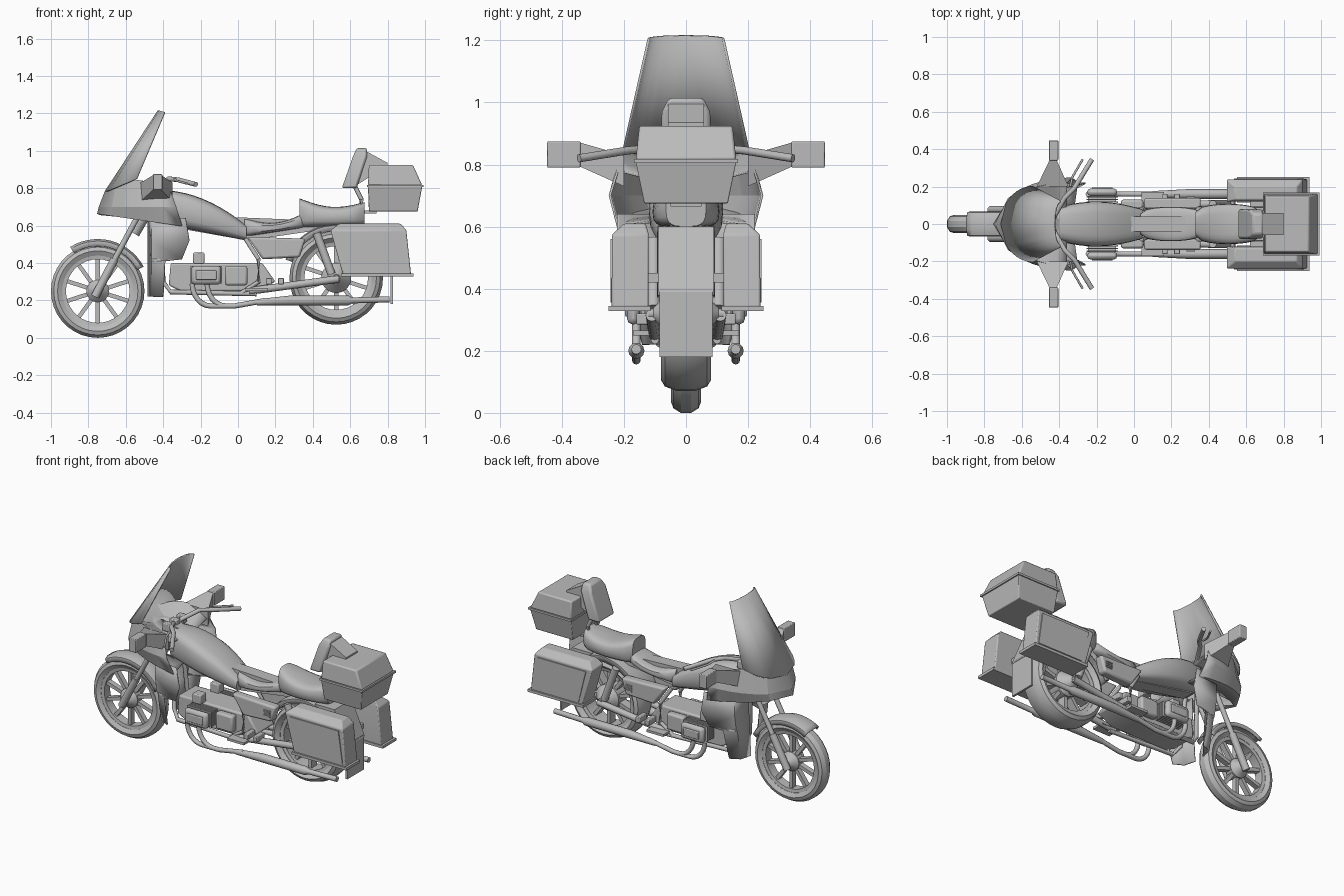
import bpy, bmesh, math
from mathutils import Matrix, Vector

if "Cube" in bpy.data.objects:
    bpy.data.objects.remove(bpy.data.objects["Cube"], do_unlink=True)

grey = bpy.data.materials.new("plain_grey")
grey.use_nodes = True
grey.diffuse_color = (.5, .5, .5, 1)
grey.node_tree.nodes["Principled BSDF"].inputs["Base Color"].default_value = grey.diffuse_color


def finish(name, bm, mirror=False, bevel=0, thick=0, angle=30):
    bmesh.ops.recalc_face_normals(bm, faces=bm.faces)
    mesh = bpy.data.meshes.new(name)
    bm.to_mesh(mesh)
    bm.free()
    mesh.materials.append(grey)
    part = bpy.data.objects.new(name, mesh)
    bpy.context.collection.objects.link(part)
    if mirror:
        part.modifiers.new("mirror", 'MIRROR').use_axis = (False, True, False)
    if thick:
        solid = part.modifiers.new("thickness", 'SOLIDIFY')
        solid.thickness, solid.offset = thick, 0
    if bevel:
        edge = part.modifiers.new("bevel", 'BEVEL')
        edge.width, edge.segments, edge.limit_method = bevel, 2, 'ANGLE'
    bpy.ops.object.select_all(action='DESELECT')
    bpy.context.view_layer.objects.active = part
    part.select_set(True)
    bpy.ops.object.shade_smooth_by_angle(angle=math.radians(angle))


def skin(rows, around=False, along=False, caps=False):
    """Bridge rows of points with quads."""
    bm = bmesh.new()
    grid = [[bm.verts.new(point) for point in row] for row in rows]
    count = len(grid[0])
    for i in range(len(grid) if along else len(grid) - 1):
        low, high = grid[i], grid[(i + 1) % len(grid)]
        for j in range(count if around else count - 1):
            k = (j + 1) % count
            bm.faces.new((low[j], low[k], high[k], high[j]))
    if caps:
        bm.faces.new(grid[0])
        bm.faces.new(grid[-1])
    return bm


def lerp(a, b, t):
    return a + (b - a) * t


def sweep(nose, rear, width, z_nose, z_rear, lift=0, steps=6):
    """Half-ellipse in plan, from the nose back to the widest point."""
    ts = [i / steps for i in range(steps + 1)]
    return [(lerp(nose, rear, t), width * math.sqrt(1 - (1 - t) ** 2),
             lerp(z_nose, z_rear, t) + lift * math.sin(math.pi * t)) for t in ts]


def sheet(name, rows):
    finish(name, skin(rows), mirror=True, thick=.008, angle=12)


def prism(name, outline, y0, y1, mirror=False, bevel=0):
    rows = [[(x, y, z) for x, z in outline] for y in (y0, y1)]
    finish(name, skin(rows, around=True, caps=True), mirror, bevel)


def box(name, x0, x1, y0, y1, z0, z1, mirror=True, bevel=0):
    prism(name, [(x0, z0), (x1, z0), (x1, z1), (x0, z1)], y0, y1, mirror, bevel)


def stack(name, rings, mirror=False, bevel=0):
    """Rectangular rings (z, x0, x1, y0, y1) joined upward."""
    rows = [[(a, c, z), (b, c, z), (b, d, z), (a, d, z)] for z, a, b, c, d in rings]
    finish(name, skin(rows, around=True, caps=True), mirror, bevel)


def loft(name, x0, x1, section, steps=10, sides=20, power=.6):
    """Rounded sections; section(t) gives bottom, top and half width."""
    rows = []
    for i in range(steps + 1):
        low, high, width = section(i / steps)
        ring = []
        for j in range(sides):
            turn = math.tau * j / sides
            c, s = [math.copysign(abs(f) ** power, f) for f in (math.cos(turn), math.sin(turn))]
            ring.append((lerp(x0, x1, i / steps), width * c, lerp(low, high, (s + 1) / 2)))
        rows.append(ring)
    finish(name, skin(rows, around=True, caps=True), angle=35)


def tube(name, path, radius, mirror=True, sides=12):
    path = [Vector(point) for point in path]
    radii = radius if isinstance(radius, list) else [radius] * len(path)
    rows = []
    for i, point in enumerate(path):
        heading = path[min(i + 1, len(path) - 1)] - path[max(i - 1, 0)]
        turn = heading.to_track_quat('Z', 'Y')
        rows.append([point + turn @ Vector((radii[i] * math.cos(math.tau * j / sides),
                                            radii[i] * math.sin(math.tau * j / sides), 0))
                     for j in range(sides)])
    finish(name, skin(rows, around=True, caps=True), mirror, angle=40)


def lathe(name, half, cx, cz, closed=True, start=0, end=360, steps=36, thick=0):
    """Spin a profile of (radius, y), doubled across the middle, about the y axis."""
    profile = half + [(r, -y) for r, y in reversed(half)]
    full = end - start == 360
    angles = [math.radians(lerp(start, end, i / steps)) for i in range(steps if full else steps + 1)]
    rows = [[(cx + r * math.cos(a), y, cz + r * math.sin(a)) for r, y in profile] for a in angles]
    finish(name, skin(rows, around=closed, along=full), thick=thick)


# wheels
def wheel(prefix, cx, cz, width, hub, spokes=10):
    tyre = [(.19, .7 * width), (.215, width), (.235, .85 * width), (.25, .35 * width)]
    lathe(prefix + "_tyre", tyre, cx, cz)
    lathe(prefix + "_rim", [(.17, .6 * width), (.2, .7 * width)], cx, cz)
    lathe(prefix + "_hub", [(.002, 1.3 * width), (.02, 1.3 * width), (hub, .5 * width)], cx, cz, closed=False)
    bm = bmesh.new()
    for i in range(spokes):
        place = (Matrix.Translation((cx, 0, cz)) @ Matrix.Rotation(math.tau * (i + .5) / spokes, 4, 'Y')
                 @ Matrix.Translation((.115, 0, 0)) @ Matrix.Diagonal((.13, width * .7, .022, 1)))
        bmesh.ops.create_cube(bm, size=1, matrix=place)
    finish(prefix + "_spokes", bm)


front, rear = (-.75, .25), (.525, .32)
wheel("front_wheel", *front, width=.048, hub=.06)
wheel("rear_wheel", *rear, width=.08, hub=.08)

# mudguards and rear flap
lathe("front_mudguard", [(.24, .064), (.265, .06), (.275, .03)], *front, False, 28, 122, 14, .006)
lathe("rear_mudguard", [(.25, .09), (.28, .09), (.285, .04)], *rear, False, 12, 160, 18, .006)
box("rear_flap", .815, .828, -.085, .085, .18, .4, False)
stack("tail_section", [(.39, .78, .83, -.088, .088), (.6, .6, .74, -.088, .088)])

# fork
tube("fork_slider", [(-.765, .075, .22), (-.66, .075, .42)], .022)
tube("fork_leg", [(-.67, .075, .4), (-.53, .075, .66)], .015)
tube("front_axle", [(-.75, -.09, .25), (-.75, .09, .25)], .014, False)
tube("steering_head", [(-.56, 0, .56), (-.42, 0, .8)], .035, False)

# windscreen and fairing
sheet("windscreen", [sweep(-.425, -.39, .12, 1.215, 1.205), sweep(-.71, -.54, .2, .78, .85)])
sheet("fairing", [
    sweep(-.55, -.37, .02, .8, .76),
    sweep(-.6, -.36, .1, .8, .75),
    sweep(-.71, -.36, .22, .78, .78, lift=.06),
    sweep(-.74, -.33, .245, .7, .7),
    sweep(-.75, -.3, .22, .665, .6),
    sweep(-.74, -.32, .08, .66, .62)])
for side, y in (("right", -.07), ("middle", 0), ("left", .07)):
    box(side + "_instrument", -.47, -.42, y - .02, y + .02, .78, .83, False, .005)
shield = ((.64, -.28, .19), (.52, -.26, .19), (.42, -.3, .17), (.41, -.39, .16), (.22, -.4, .12))
sheet("leg_shield", [[(-.48, width * .3, z), (-.46, width * .9, z), (back, width * 1.15, z)]
                     for z, back, width in shield])

# mirrors and handlebar
box("mirror_head", -.455, -.405, .34, .447, .79, .875, bevel=.004)
arm = [[(x0, y, top), (x1, y, top), (x1, y, low), (x0, y, low)]
       for x0, x1, y, low, top in ((-.52, -.35, .2, .73, .83), (-.45, -.415, .345, .795, .872))]
finish("mirror_arm", skin(arm, around=True, caps=True), mirror=True)
tube("handlebar", [(-.45, 0, .8), (-.37, .14, .85), (-.32, .19, .845), (-.225, .345, .82)], .013)
tube("brake_lever", [(-.34, .2, .85), (-.33, .25, .84), (-.275, .345, .825)], .006)

# tank and seat
loft("fuel_tank", -.42, .045, lambda t: (.61 - .09 * t, .79 - .19 * t * t,
                                         .06 + .06 * math.sin(math.pi * (.15 + .75 * t))))


def cushion(name, x0, x1, low, front_top, rear_top, dip, width):
    """Padded seat with a dished top and rounded ends."""
    loft(name, x0, x1, lambda t: (lerp(*low, t), lerp(front_top, rear_top, t) - dip * math.sin(math.pi * t),
                                  width * (.6 + .4 * math.sin(math.pi * t) ** .4)))


cushion("rider_seat", .035, .36, (.54, .59), .64, .67, .04, .092)
cushion("passenger_seat", .33, .675, (.59, .6), .745, .725, .035, .108)

# frame and side covers
prism("frame_spine", [(-.4, .6), (.05, .52), (.6, .6), (.6, .62), (-.4, .66)], -.04, .04)
prism("side_cover", [(.05, .54), (.36, .53), (.33, .43), (.13, .42)], .08, .14, True, .012)
for i in range(4):
    slot = .46 + i * .011
    box("cover_vent_%d" % (i + 1), .28, .325, .138, .146, slot, slot + .007)
tube("rear_frame", [(.04, .08, .53), (.11, .1, .42), (.11, .1, .3), (.02, .1, .24)], .012)
tube("down_frame", [(-.42, .05, .62), (-.4, .07, .3), (-.36, .09, .245), (.1, .1, .235)], .013)
tube("swing_arm", [(.06, .1, .25), (.54, .11, .315)], .02)
tube("shock_absorber", [(.5, .105, .34), (.42, .105, .56)], .022)
tube("rear_axle", [(.525, -.12, .32), (.525, .12, .32)], .018, False)

# engine
prism("engine_block", [(-.37, .28), (-.3, .245), (.1, .25), (.2, .3), (.13, .4), (-.36, .4)], -.085, .085, bevel=.01)
for i in range(5):
    inner = .085 + i * .014
    box("cylinder_fin_%d" % (i + 1), -.255, -.085, inner, inner + .007, .29, .385)
box("cylinder", -.245, -.095, .08, .15, .3, .375)
box("cylinder_head", -.25, -.09, .15, .19, .285, .385, bevel=.018)
box("head_cover", -.225, -.115, .185, .196, .31, .36, bevel=.005)
box("gearbox_cover", -.07, .05, .08, .13, .28, .385, bevel=.012)
box("carburettor", -.24, -.18, .06, .12, .395, .455, bevel=.006)
for name, x in (("brake_pedal", .15), ("foot_peg", .215)):
    box(name, x, x + .03, .08, .16, .285, .32, bevel=.004)
box("foot_board", .04, .16, .08, .17, .25, .265)

# exhaust
quarter = [math.radians(a) for a in range(0, 91, 15)]
for name, x in (("front_header", -.245), ("rear_header", -.165)):
    bend = [(x + .1 * (1 - math.cos(a)), .16, .29 - .12 * math.sin(a)) for a in quarter]
    tube(name, bend + [(-.02, .16, .17), (.15, .16, .2)], .014)
tube("muffler", [(.1, .16, .19), (.28, .16, .2), (.59, .16, .2), (.61, .16, .2), (.81, .16, .205)],
     [.016, .026, .026, .016, .016])

# saddlebags
stack("saddlebag", [(.34, .56, .925, .12, .24), (.575, .495, .9, .12, .238), (.61, .54, .87, .13, .2)], True, .006)
box("saddlebag_lip", .55, .938, .115, .25, .328, .345)
prism("saddlebag_panel", [(.585, .355), (.905, .355), (.875, .56), (.535, .56)], .234, .244, True)
box("saddlebag_bracket", .62, .8, .08, .125, .42, .45)

# top case and backrest
stack("top_case_base", [(.675, .7, .96, -.135, .135), (.81, .695, .985, -.162, .162)], bevel=.004)
box("top_case_lip", .69, .992, -.168, .168, .805, .818, False)
stack("top_case_lid", [(.815, .695, .985, -.162, .162), (.925, .7, .935, -.15, .15)], bevel=.008)
stack("backrest", [(.8, .555, .635, -.08, .08), (.97, .615, .69, -.078, .078), (1.015, .635, .69, -.055, .055)],
      bevel=.012)
prism("backrest_arm", [(.64, .97), (.69, .995), (.8, .935), (.8, .92), (.64, .82)], -.058, .058)
tube("backrest_post", [(.62, .04, .82), (.66, .04, .74), (.655, .04, .6)], .012)
box("case_rack", .6, .74, -.05, .05, .665, .682, False)
